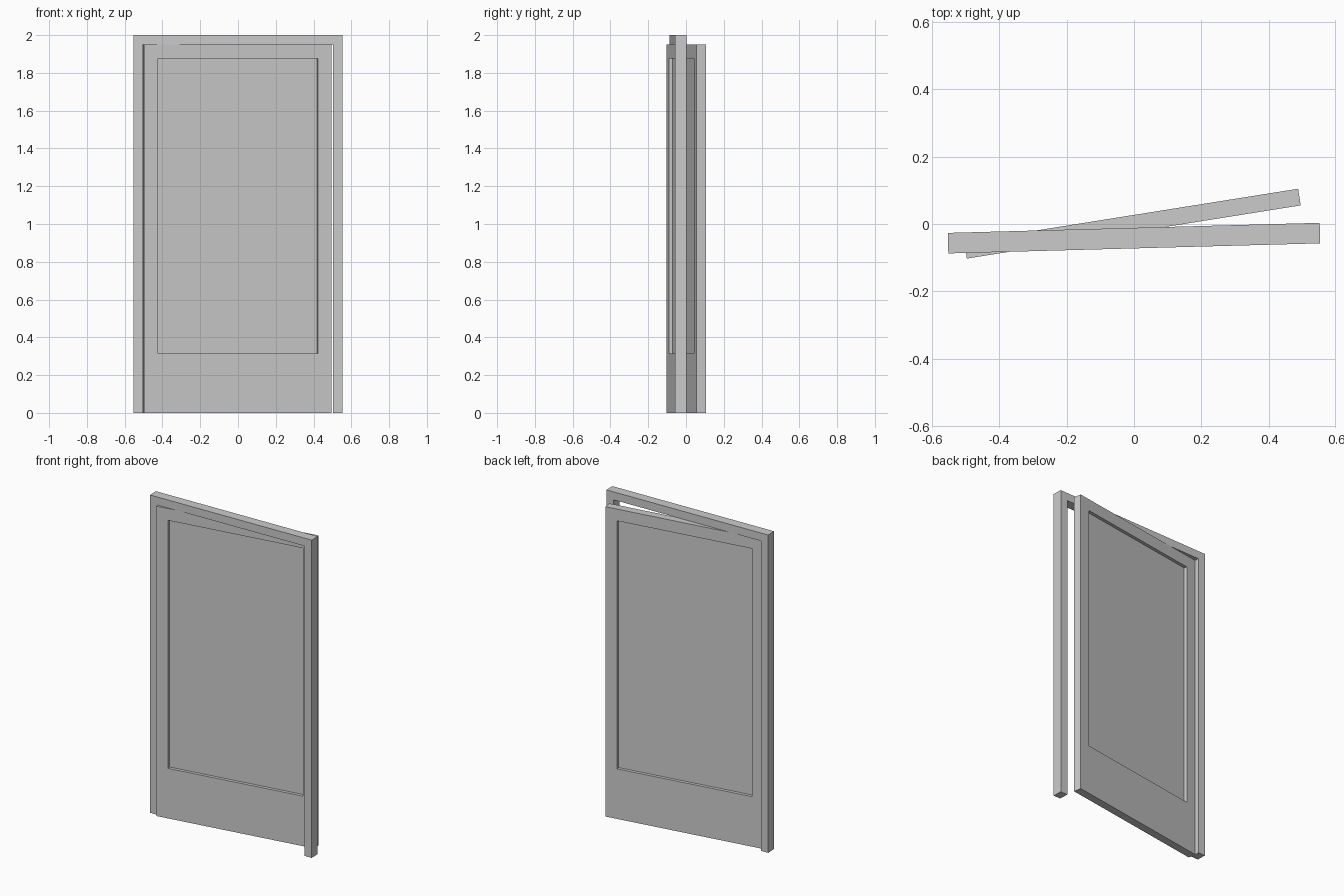
import bpy
import bmesh
from math import radians
from mathutils import Vector

if "Cube" in bpy.data.objects:
    bpy.data.objects.remove(bpy.data.objects["Cube"], do_unlink=True)

# Single light grey for every part
GREY = (0.6, 0.6, 0.6, 1.0)
grey = bpy.data.materials.new("light grey")
grey.use_nodes = True
grey.diffuse_color = GREY
grey.node_tree.nodes["Principled BSDF"].inputs["Base Color"].default_value = GREY


def add_part(name, bm, location, angle):
    bmesh.ops.recalc_face_normals(bm, faces=bm.faces[:])
    mesh = bpy.data.meshes.new(name)
    bm.to_mesh(mesh)
    bm.free()
    mesh.materials.append(grey)
    obj = bpy.data.objects.new(name, mesh)
    obj.location = location
    obj.rotation_euler.z = radians(angle)
    bpy.context.collection.objects.link(obj)
    return obj


# Door frame: two jambs and a head, extruded from an upside-down U
half, opening, top, head, depth = 0.553, 0.503, 2.0, 1.95, 0.061
side = [(half, top), (half, 0), (opening, 0), (opening, head)]
outline = side + [(-x, z) for x, z in reversed(side)]
bm = bmesh.new()
face = bm.faces.new([bm.verts.new((x, -depth / 2, z)) for x, z in outline])
ext = bmesh.ops.extrude_face_region(bm, geom=[face])
bmesh.ops.translate(bm, vec=(0, depth, 0),
                    verts=[v for v in ext["geom"] if isinstance(v, bmesh.types.BMVert)])
add_part("door_frame", bm, (0, -0.042, 0), 1.55)

# Door leaf: a slab with a recessed panel on both faces
width, height, thick, recess = 1.005, 1.95, 0.05, 0.02
margin, kick = 0.105, 0.315
bm = bmesh.new()
bmesh.ops.create_cube(bm, size=1)
for v in bm.verts:
    v.co = Vector((v.co.x * width, v.co.y * thick, (v.co.z + 0.5) * height))
bm.normal_update()
for face in [f for f in bm.faces if abs(f.normal.y) > 0.9]:
    inward = -face.normal.copy() * recess
    bmesh.ops.inset_individual(bm, faces=[face], thickness=margin)
    for v in face.verts:
        if v.co.z < height / 2:
            v.co.z = kick
    # Step the inner face back to form the panel
    bmesh.ops.inset_individual(bm, faces=[face], thickness=0)
    bmesh.ops.translate(bm, vec=inward, verts=face.verts[:])
add_part("door_leaf", bm, (-0.0045, 0.001, 0), 9.05)
